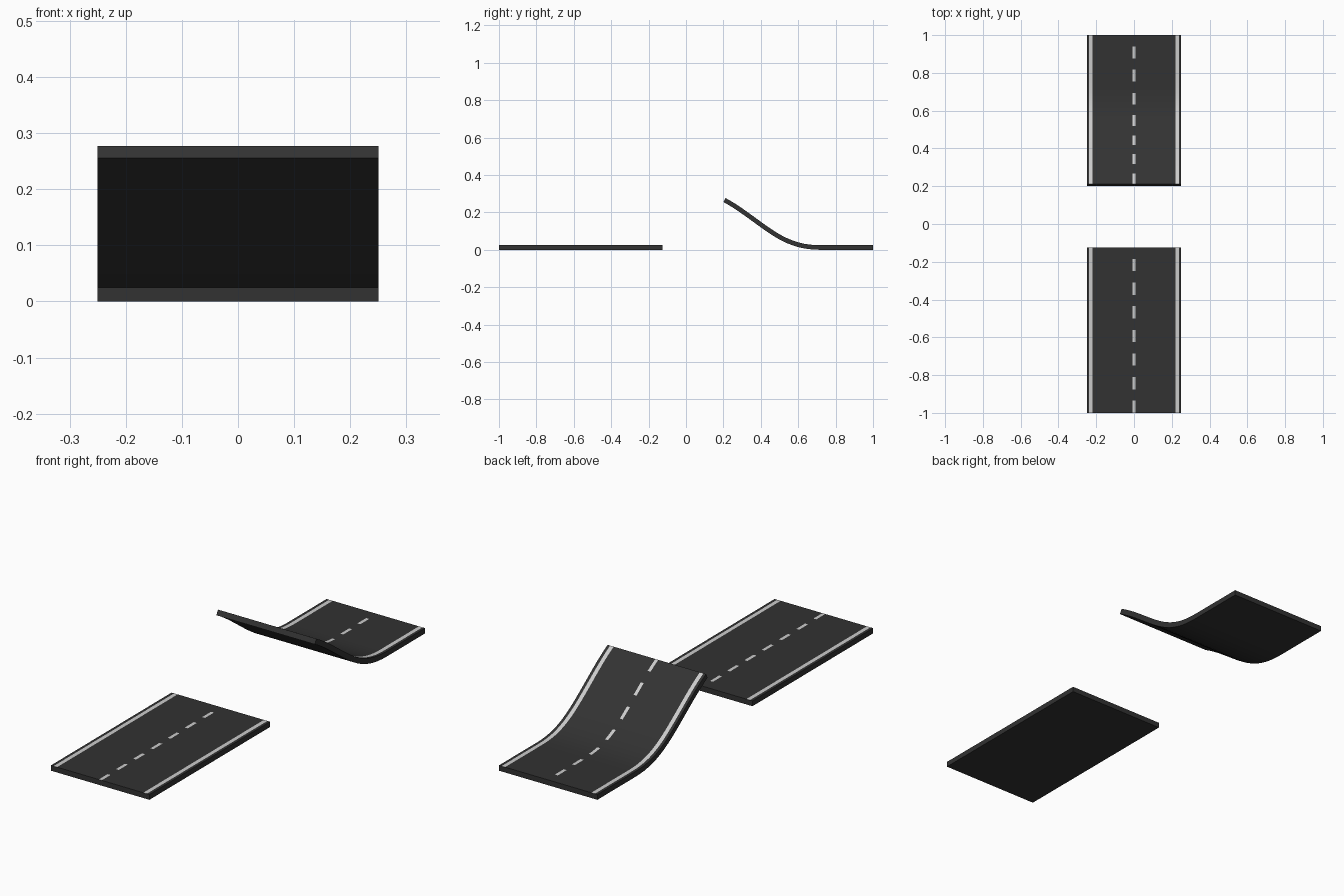
import bpy, bmesh
from mathutils import Vector
from mathutils.geometry import interpolate_bezier

if "Cube" in bpy.data.objects:
    bpy.data.objects.remove(bpy.data.objects["Cube"])

HALF_T = 0.0122   # half slab thickness
TILES = 7         # dash repeats per road piece
GAP = 0.48        # unpainted share of each repeat


def material(name, c):
    m = bpy.data.materials.new(name)
    m.diffuse_color = (c, c, c, 1)
    m.use_nodes = True
    m.node_tree.nodes["Principled BSDF"].inputs["Base Color"].default_value = m.diffuse_color
    return m


ASPHALT = material("asphalt", 0.032)
PAINT = material("road_paint", 0.6)


def sampler(path):
    """Return path length and a function giving point + normal at a distance."""
    lens = [0.0]
    for a, b in zip(path, path[1:]):
        lens.append(lens[-1] + (b - a).length)

    def point(s):
        i = 0
        while i < len(path) - 2 and lens[i + 1] < s:
            i += 1
        f = (s - lens[i]) / (lens[i + 1] - lens[i])
        return path[i].lerp(path[i + 1], f)

    def at(s):
        lo, hi = max(s - 0.004, 0), min(s + 0.004, lens[-1])
        t = (point(hi) - point(lo)).normalized()
        n = Vector((-t.y, t.x))
        return point(s), n if n.y > 0 else -n
    return lens[-1], at


def road(name, path):
    length, at = sampler(path)
    # Stations along the road; dash pieces are flagged
    fr = [0, GAP / 2, GAP, (1 + GAP) / 2]
    stations = [(k + f) * length / TILES for k in range(TILES) for f in fr] + [length]
    xs = [-0.25, -0.237, -0.219, -0.0075, 0.0075, 0.219, 0.237, 0.25]
    bm = bmesh.new()
    top, bottom = [], []
    for s in stations:
        p, n = at(s)
        for rows, sign in ((top, 1), (bottom, -1)):
            q = p + n * HALF_T * sign
            rows.append([bm.verts.new((x, q.x, q.y)) for x in xs])
    last = len(xs) - 1
    for i in range(len(stations) - 1):
        # Top surface with edge lines and centre dashes, plus underside
        for j in range(last):
            f = bm.faces.new((top[i][j], top[i][j + 1], top[i + 1][j + 1], top[i + 1][j]))
            if j in (1, 5) or (j == 3 and i % 4 >= 2):
                f.material_index = 1
            bm.faces.new((bottom[i][j], bottom[i + 1][j], bottom[i + 1][j + 1], bottom[i][j + 1]))
        # Side walls
        for j in (0, last):
            bm.faces.new((top[i][j], top[i + 1][j], bottom[i + 1][j], bottom[i][j]))
    # End walls
    for i in (0, -1):
        for j in range(last):
            bm.faces.new((top[i][j], top[i][j + 1], bottom[i][j + 1], bottom[i][j]))
    bmesh.ops.recalc_face_normals(bm, faces=bm.faces)
    me = bpy.data.meshes.new(name)
    bm.to_mesh(me)
    bm.free()
    me.materials.append(ASPHALT)
    me.materials.append(PAINT)
    ob = bpy.data.objects.new(name, me)
    bpy.context.collection.objects.link(ob)
    bpy.ops.object.select_all(action='DESELECT')
    bpy.context.view_layer.objects.active = ob
    ob.select_set(True)
    bpy.ops.object.shade_smooth_by_angle()


V = Vector
# Flat landing road
road("flat_road", [V((-0.125, HALF_T)), V((-1, HALF_T))])

# Jump ramp: flat lead-in, upward curve, then easing towards the lip
curve = interpolate_bezier(V((0.72, HALF_T)), V((0.58, HALF_T)), V((0.5, 0.063)), V((0.4, 0.135)), 24)
lip = interpolate_bezier(V((0.4, 0.135)), V((0.335, 0.182)), V((0.27, 0.232)), V((0.206, 0.266)), 16)
ramp = [V((1, HALF_T))] + [V((p[0], p[1])) for p in list(curve) + list(lip)[1:]]
road("jump_ramp", ramp)
